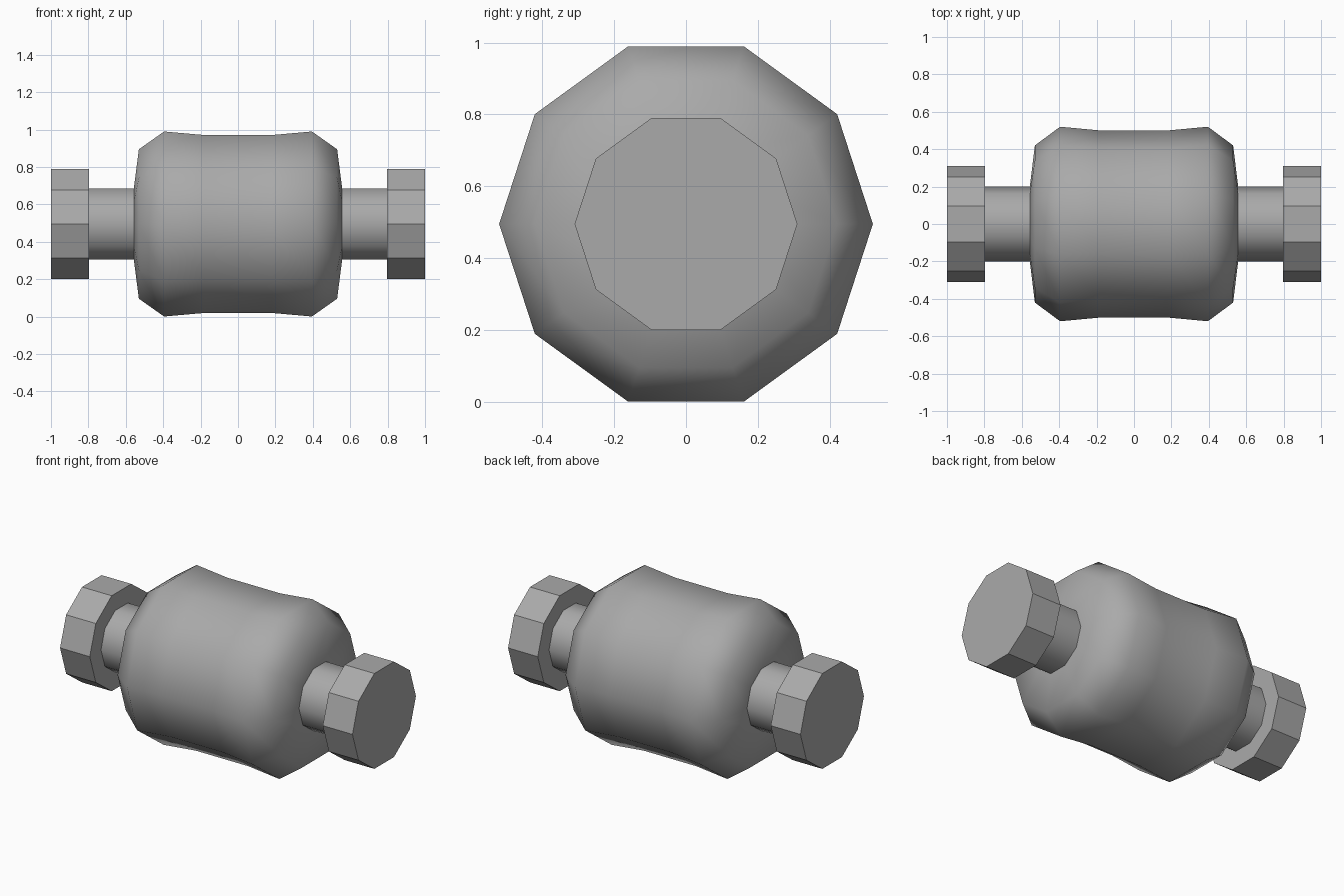
import bpy, bmesh
from math import pi, cos, sin, radians

cube = bpy.data.objects.get("Cube")
if cube:
    bpy.data.objects.remove(cube, do_unlink=True)

SIDES = 10
AXIS_Z = 0.495

grey = bpy.data.materials.new("plain_grey")
grey.use_nodes = True
grey.diffuse_color = (0.4, 0.4, 0.4, 1)
grey.node_tree.nodes["Principled BSDF"].inputs["Base Color"].default_value = (0.4, 0.4, 0.4, 1)


def lathe(name, profile, smooth, capped=False):
    """Spin (x, radius) points around the x axis."""
    bm = bmesh.new()
    rings = []
    for x, r in profile:
        angles = [2 * pi * i / SIDES for i in range(SIDES)]
        rings.append([bm.verts.new((x, r * cos(a), AXIS_Z + r * sin(a))) for a in angles])
    for a, b in zip(rings, rings[1:]):
        for i in range(SIDES):
            j = (i + 1) % SIDES
            bm.faces.new((a[i], a[j], b[j], b[i]))
    if capped:
        bm.faces.new(rings[0])
        bm.faces.new(rings[-1])
    bmesh.ops.recalc_face_normals(bm, faces=bm.faces)
    mesh = bpy.data.meshes.new(name)
    bm.to_mesh(mesh)
    bm.free()
    mesh.materials.append(grey)
    obj = bpy.data.objects.new(name, mesh)
    bpy.context.collection.objects.link(obj)
    if smooth:
        bpy.ops.object.select_all(action="DESELECT")
        obj.select_set(True)
        bpy.context.view_layer.objects.active = obj
        bpy.ops.object.shade_smooth_by_angle(angle=radians(60))
    return obj


# Waisted drum with the axle running out of both ends
half = [(0.18, 0.5), (0.395, 0.52), (0.53, 0.42), (0.557, 0.2), (0.8, 0.2)]
lathe("drum_and_axle", [(-x, r) for x, r in reversed(half)] + half, smooth=True)

# Flat-sided end knobs
for side, s in (("left", 1), ("right", -1)):
    lathe(side + "_end_knob", [(s * 0.797, 0.31), (s, 0.31)], smooth=False, capped=True)
